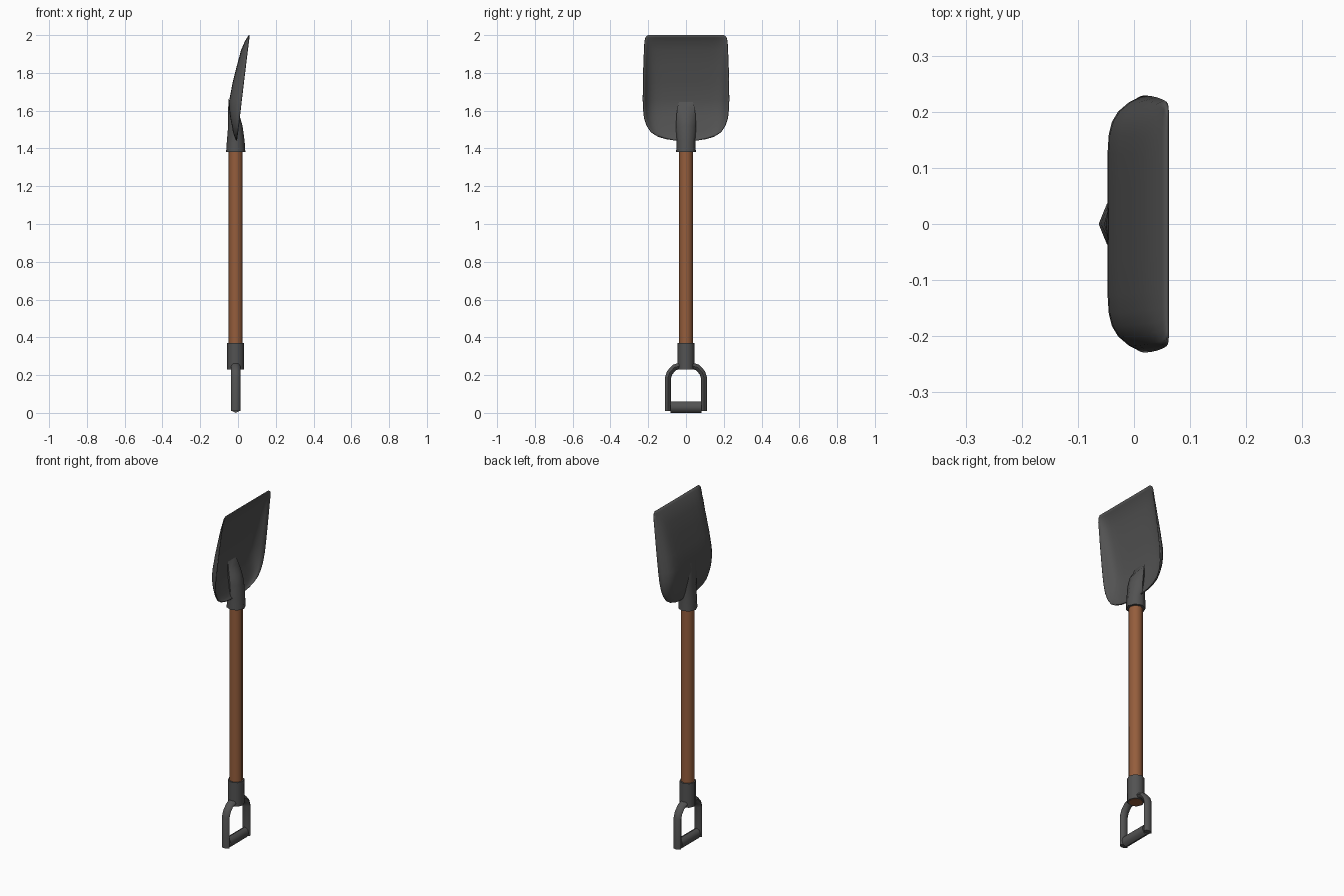
import bpy, bmesh, math
from mathutils import Vector

if "Cube" in bpy.data.objects:
    bpy.data.objects.remove(bpy.data.objects["Cube"])

AXIS_X = -0.012   # the shaft axis sits slightly behind the centre


def material(name, rgb):
    m = bpy.data.materials.new(name)
    m.diffuse_color = (*rgb, 1.0)
    m.use_nodes = True
    m.node_tree.nodes["Principled BSDF"].inputs["Base Color"].default_value = m.diffuse_color
    return m


METAL = material("dark_grey_metal", (0.085, 0.085, 0.085))
WOOD = material("brown_wood", (0.30, 0.11, 0.045))


def finish(name, bm, mat, angle=45):
    bmesh.ops.recalc_face_normals(bm, faces=bm.faces)
    me = bpy.data.meshes.new(name)
    bm.to_mesh(me)
    bm.free()
    ob = bpy.data.objects.new(name, me)
    bpy.context.collection.objects.link(ob)
    me.materials.append(mat)
    bpy.ops.object.select_all(action='DESELECT')
    ob.select_set(True)
    bpy.context.view_layer.objects.active = ob
    bpy.ops.object.shade_smooth_by_angle(angle=math.radians(angle))
    return ob


def loft(name, rings, mat, angle=50):
    """Join rings of equal length into a capped tube."""
    bm = bmesh.new()
    vs = [[bm.verts.new(p) for p in r] for r in rings]
    n = len(rings[0])
    for a, b in zip(vs, vs[1:]):
        for k in range(n):
            bm.faces.new((a[k], a[(k + 1) % n], b[(k + 1) % n], b[k]))
    bm.faces.new(vs[0])
    bm.faces.new(vs[-1])
    return finish(name, bm, mat, angle)


def ring(z, cx, rx, ry, slant=0.0):
    """Octagon around the vertical axis, slanted so its back sits higher."""
    a = [k * math.pi / 4 for k in range(8)]
    return [(cx + rx * math.cos(t), ry * math.sin(t), z - slant * math.cos(t)) for t in a]


def sweep(name, path, rx, rn, mat):
    """Octagon swept along a path of (y, z) points in the handle plane."""
    pts = [Vector(p) for p in path]
    rings = []
    for i, p in enumerate(pts):
        d0 = (p - pts[i - 1]).normalized() if i else None
        d1 = (pts[i + 1] - p).normalized() if i < len(pts) - 1 else None
        d = ((d0 or d1) + (d1 or d0)).normalized()
        grow = 1 / max(0.5, d.dot(d0 or d1))
        nrm = Vector((-d.y, d.x)) * rn * grow
        r = []
        for k in range(8):
            t = k * math.pi / 4
            q = p + nrm * math.sin(t)
            r.append((AXIS_X + rx * math.cos(t), q.x, q.y))
        rings.append(r)
    return loft(name, rings, mat)


# Wooden shaft, its lower end showing inside the collar
loft("shaft", [ring(z, AXIS_X, 0.037, 0.037) for z in (0.229, 1.42)], WOOD)

# Collar between shaft and grip
loft("grip_collar", [ring(z, AXIS_X, 0.045, 0.045) for z in (0.23, 0.37)], METAL)

# D-shaped grip: two bent arms and a crossbar
for side, label in ((1, "left"), (-1, "right")):
    arm = [(0.096, 0.01), (0.096, 0.185), (0.086, 0.213), (0.062, 0.24), (0.025, 0.252)]
    sweep("grip_arm_" + label, [(side * y, z) for y, z in arm], 0.024, 0.016, METAL)
sweep("grip_crossbar", [(-0.082, 0.03), (0.082, 0.03)], 0.024, 0.03, METAL)

# Socket, flattening into a tongue over the blade
loft("blade_socket", [
    ring(1.38, AXIS_X, 0.051, 0.052),
    ring(1.44, AXIS_X, 0.047, 0.050),
    ring(1.52, -0.014, 0.038, 0.053),
    ring(1.58, -0.022, 0.031, 0.050, 0.008),
    ring(1.635, -0.035, 0.015, 0.042, 0.028)], METAL)

# Dished blade: rows of (height, half width, depth behind the rim)
rows = [(1.445, 0.065, 0.0), (1.452, 0.11, 0.007), (1.465, 0.15, 0.014),
        (1.487, 0.185, 0.023), (1.52, 0.207, 0.033), (1.56, 0.22, 0.046),
        (1.61, 0.226, 0.059), (1.66, 0.227, 0.063), (1.75, 0.226, 0.056),
        (1.84, 0.224, 0.044), (1.92, 0.221, 0.032), (1.965, 0.219, 0.018),
        (1.988, 0.214, 0.007), (2.0, 0.20, 0.0)]
half = [0.3, 0.55, 0.7, 0.8, 0.88, 0.95, 1.0]
cols = [-t for t in reversed(half)] + [0.0] + half
bm = bmesh.new()
grid = []
for z, w, depth in rows:
    rim = 0.06 - 0.118 * (2.0 - z)
    grid.append([bm.verts.new((rim - depth * (1 - abs(t) ** 9), t * w, z)) for t in cols])
for a, b in zip(grid, grid[1:]):
    for k in range(len(cols) - 1):
        bm.faces.new((a[k], a[k + 1], b[k + 1], b[k]))
blade = finish("blade", bm, METAL, 60)
solid = blade.modifiers.new("thickness", 'SOLIDIFY')
solid.thickness = 0.005
solid.offset = 0
